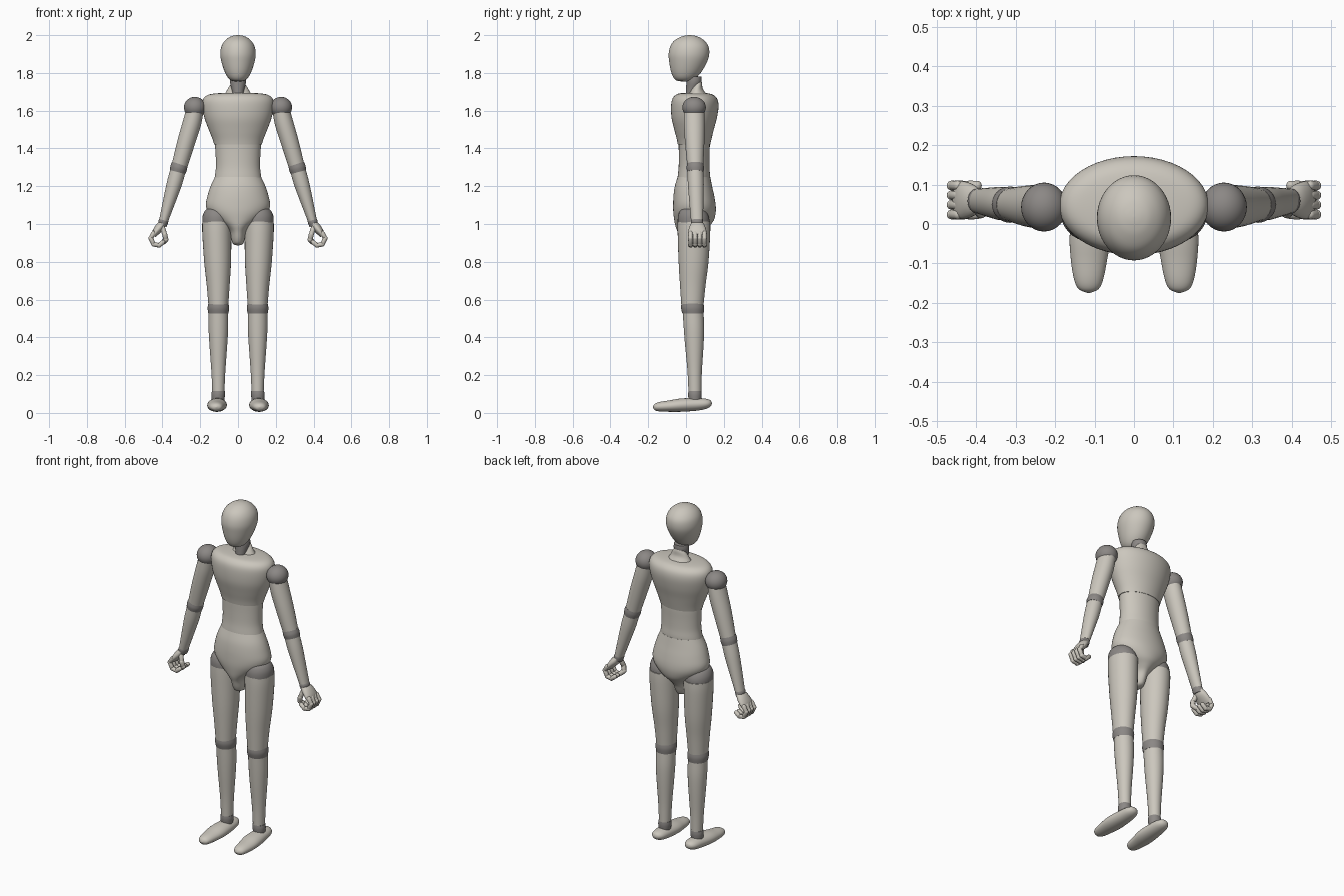
import bpy, bmesh, math
from mathutils import Vector


def material(name, rgb):
    m = bpy.data.materials.new(name)
    m.diffuse_color = (*rgb, 1)
    return m


LIGHT = material("warm light grey", (0.60, 0.57, 0.51))
DARK = material("joint grey", (0.26, 0.245, 0.235))


def finish(name, bm, mat):
    bmesh.ops.recalc_face_normals(bm, faces=bm.faces)
    me = bpy.data.meshes.new(name)
    bm.to_mesh(me)
    bm.free()
    me.materials.append(mat)
    ob = bpy.data.objects.new(name, me)
    bpy.context.collection.objects.link(ob)
    bpy.ops.object.select_all(action='DESELECT')
    ob.select_set(True)
    bpy.context.view_layer.objects.active = ob
    bpy.ops.object.shade_smooth_by_angle(angle=math.radians(50))
    return ob


def smooth_rows(rows, steps):
    """Catmull-Rom interpolation of section rows."""
    rows = [Vector(r) for r in rows]
    out = []
    for i in range(len(rows) - 1):
        a, b, c, d = rows[max(i - 1, 0)], rows[i], rows[i + 1], rows[min(i + 2, len(rows) - 1)]
        for k in range(steps):
            t = k / steps
            out.append(b + 0.5 * t * ((c - a) + t * ((2 * a - 5 * b + 4 * c - d)
                                                     + t * (3 * (b - c) + d - a))))
    return out + [rows[-1]]


def loft(name, rows, mat, axis=(0, 0, 1), sides=32, steps=4):
    """Skin elliptical sections (x, y, z, radius_u, radius_v) square to axis."""
    n = Vector(axis).normalized()
    v = Vector((0, 1, 0)) if abs(n.y) < 0.7 else Vector((0, 0, 1))
    u = v.cross(n).normalized()
    v = n.cross(u)
    bm = bmesh.new()
    rings = []
    for r in smooth_rows(rows, steps):
        c, ru, rv = Vector(r[:3]), max(r[3], 0.001), max(r[4], 0.001)
        rings.append([bm.verts.new(c + u * ru * math.cos(a) + v * rv * math.sin(a))
                      for a in (2 * math.pi * i / sides for i in range(sides))])
    for a, b in zip(rings, rings[1:]):
        for i in range(sides):
            j = (i + 1) % sides
            bm.faces.new((a[i], a[j], b[j], b[i]))
    bm.faces.new(rings[0])
    bm.faces.new(rings[-1])
    return finish(name, bm, mat)


def body(name, rows, mat):
    """Upright loft from (z, half_width, y_front, y_back)."""
    return loft(name, [(0, (f + b) / 2, z, w, (b - f) / 2) for z, w, f, b in rows], mat, sides=48)


def ball(name, centre, radii, mat):
    bm = bmesh.new()
    bmesh.ops.create_uvsphere(bm, u_segments=32, v_segments=18, radius=1)
    for v in bm.verts:
        v.co = Vector(centre) + Vector(p * r for p, r in zip(v.co, radii))
    return finish(name, bm, mat)


def finger(name, points, radius, mat):
    """Round-ended bent tube made of capsule segments."""
    bm = bmesh.new()
    for a, b in zip(points, points[1:]):
        a, b = Vector(a), Vector(b)
        d = b - a
        g = bmesh.ops.create_uvsphere(bm, u_segments=12, v_segments=8, radius=radius)
        q = d.to_track_quat('Z', 'Y')
        for v in g['verts']:
            shift = 0.5 if v.co.z > 0 else -0.5
            v.co = (a + b) / 2 + q @ v.co + d * shift
    return finish(name, bm, mat)


# head and neck
body("head", [(1.755, 0.002, -0.01, 0.0), (1.758, 0.03, -0.045, 0.03), (1.775, 0.053, -0.066, 0.055),
              (1.81, 0.072, -0.08, 0.085), (1.86, 0.088, -0.089, 0.112), (1.90, 0.094, -0.092, 0.123),
              (1.94, 0.088, -0.083, 0.119), (1.97, 0.07, -0.063, 0.098), (1.99, 0.044, -0.03, 0.068),
              (1.998, 0.02, -0.002, 0.04), (2.0, 0.001, 0.017, 0.019)], LIGHT)
loft("neck_joint", [(0, 0.02, 1.68, 0.025, 0.022), (0, 0.033, 1.715, 0.034, 0.033),
                    (0, 0.042, 1.75, 0.042, 0.04), (0, 0.042, 1.78, 0.04, 0.04)], DARK)
loft("neck_base", [(0, 0.048, 1.67, 0.08, 0.06), (0, 0.05, 1.70, 0.062, 0.042),
                   (0, 0.056, 1.73, 0.045, 0.032), (0, 0.06, 1.745, 0.034, 0.024)], LIGHT,
     axis=(0, -0.45, 1))

# torso
body("chest", [(1.695, 0.03, 0.02, 0.07), (1.692, 0.11, -0.03, 0.115), (1.683, 0.16, -0.055, 0.145),
               (1.66, 0.185, -0.073, 0.166), (1.62, 0.189, -0.079, 0.172), (1.56, 0.177, -0.076, 0.163),
               (1.50, 0.155, -0.062, 0.147), (1.45, 0.135, -0.049, 0.135),
               (1.42, 0.126, -0.043, 0.128)], LIGHT)
body("abdomen", [(1.47, 0.125, -0.04, 0.125), (1.42, 0.122, -0.039, 0.126), (1.36, 0.118, -0.038, 0.124),
                 (1.30, 0.117, -0.039, 0.124), (1.25, 0.123, -0.044, 0.127), (1.20, 0.13, -0.048, 0.12)], LIGHT)
body("pelvis", [(1.25, 0.122, -0.044, 0.128), (1.20, 0.145, -0.059, 0.138), (1.15, 0.161, -0.066, 0.149),
                (1.10, 0.17, -0.068, 0.157), (1.06, 0.155, -0.067, 0.157), (1.02, 0.112, -0.062, 0.147),
                (0.99, 0.07, -0.056, 0.125), (0.96, 0.043, -0.045, 0.10), (0.92, 0.035, -0.032, 0.082),
                (0.895, 0.026, -0.015, 0.065), (0.886, 0.003, 0.02, 0.03)], LIGHT)

for s, side in ((-1, "right"), (1, "left")):
    # leg
    def leg(name, rows, mat):
        loft(f"{side}_{name}", [(s * x, y, z, rx, ry) for z, x, y, rx, ry in rows], mat)

    leg("hip_joint", [(0.98, 0.112, 0.04, 0.074, 0.082), (1.02, 0.112, 0.04, 0.077, 0.084),
                      (1.05, 0.112, 0.038, 0.073, 0.078), (1.075, 0.112, 0.036, 0.058, 0.063),
                      (1.088, 0.112, 0.036, 0.03, 0.035), (1.09, 0.112, 0.036, 0.002, 0.002)], DARK)
    leg("thigh", [(1.012, 0.112, 0.042, 0.077, 0.086), (0.95, 0.112, 0.042, 0.077, 0.086),
                  (0.80, 0.108, 0.04, 0.071, 0.079), (0.68, 0.105, 0.036, 0.061, 0.068),
                  (0.575, 0.104, 0.034, 0.053, 0.059)], LIGHT)
    leg("knee_joint", [(0.58, 0.104, 0.034, 0.053, 0.058), (0.555, 0.104, 0.035, 0.057, 0.061),
                       (0.525, 0.104, 0.037, 0.053, 0.056)], DARK)
    leg("shin", [(0.528, 0.104, 0.038, 0.052, 0.055), (0.45, 0.104, 0.042, 0.052, 0.054),
                 (0.36, 0.104, 0.044, 0.047, 0.049), (0.22, 0.104, 0.046, 0.037, 0.038),
                 (0.112, 0.104, 0.047, 0.032, 0.034)], LIGHT)
    leg("ankle_joint", [(0.116, 0.104, 0.047, 0.034, 0.034), (0.095, 0.105, 0.047, 0.036, 0.036),
                        (0.06, 0.106, 0.047, 0.032, 0.032)], DARK)
    loft(f"{side}_foot", [(s * x, y, z, rx, rz) for y, x, z, rx, rz in
                          [(0.137, 0.107, 0.05, 0.002, 0.002), (0.13, 0.107, 0.05, 0.022, 0.016),
                           (0.105, 0.107, 0.048, 0.038, 0.027), (0.05, 0.108, 0.045, 0.046, 0.034),
                           (-0.03, 0.111, 0.041, 0.052, 0.035), (-0.09, 0.114, 0.036, 0.046, 0.030),
                           (-0.14, 0.115, 0.033, 0.037, 0.025), (-0.165, 0.115, 0.031, 0.025, 0.017),
                           (-0.175, 0.115, 0.031, 0.002, 0.002)]], LIGHT, axis=(0, 1, 0))

    # arm
    def arm(name, rows, mat):
        loft(f"{side}_{name}", [(s * x, y, z, r, ry) for z, x, y, r, ry in rows], mat,
             axis=(-s * 0.27, 0, 1))

    ball(f"{side}_shoulder_joint", (s * 0.228, 0.043, 1.617), (0.058, 0.062, 0.056), DARK)
    arm("upper_arm", [(1.60, 0.228, 0.043, 0.046, 0.054), (1.53, 0.245, 0.044, 0.049, 0.055),
                      (1.43, 0.275, 0.046, 0.047, 0.051), (1.315, 0.308, 0.049, 0.042, 0.043)], LIGHT)
    arm("elbow_joint", [(1.318, 0.308, 0.049, 0.042, 0.043), (1.297, 0.314, 0.049, 0.045, 0.046),
                        (1.275, 0.32, 0.05, 0.042, 0.043)], DARK)
    arm("forearm", [(1.278, 0.319, 0.05, 0.041, 0.042), (1.21, 0.338, 0.052, 0.040, 0.042),
                    (1.11, 0.367, 0.055, 0.032, 0.037), (1.02, 0.393, 0.058, 0.024, 0.032)], LIGHT)
    arm("wrist_joint", [(1.022, 0.392, 0.058, 0.024, 0.03), (1.01, 0.396, 0.058, 0.026, 0.032),
                        (0.99, 0.40, 0.059, 0.022, 0.03)], DARK)

    # curled hand
    loft(f"{side}_palm", [(s * 0.396, 0.059, 1.007, 0.018, 0.03), (s * 0.413, 0.06, 0.985, 0.023, 0.042),
                          (s * 0.433, 0.06, 0.96, 0.02, 0.048), (s * 0.448, 0.06, 0.938, 0.014, 0.045)],
         LIGHT, axis=(-s * 0.7, 0, 1), sides=24)
    for i in range(4):
        y = 0.024 + 0.0245 * i
        finger(f"{side}_finger_{i + 1}", [(s * 0.446, y, 0.952), (s * 0.462, y, 0.925),
                                          (s * 0.447, y, 0.893), (s * 0.418, y, 0.887),
                                          (s * 0.398, y, 0.903)], 0.0125, LIGHT)
    finger(f"{side}_thumb", [(s * 0.402, 0.04, 0.985), (s * 0.388, 0.028, 0.945),
                             (s * 0.382, 0.034, 0.918), (s * 0.394, 0.045, 0.905)], 0.014, LIGHT)
